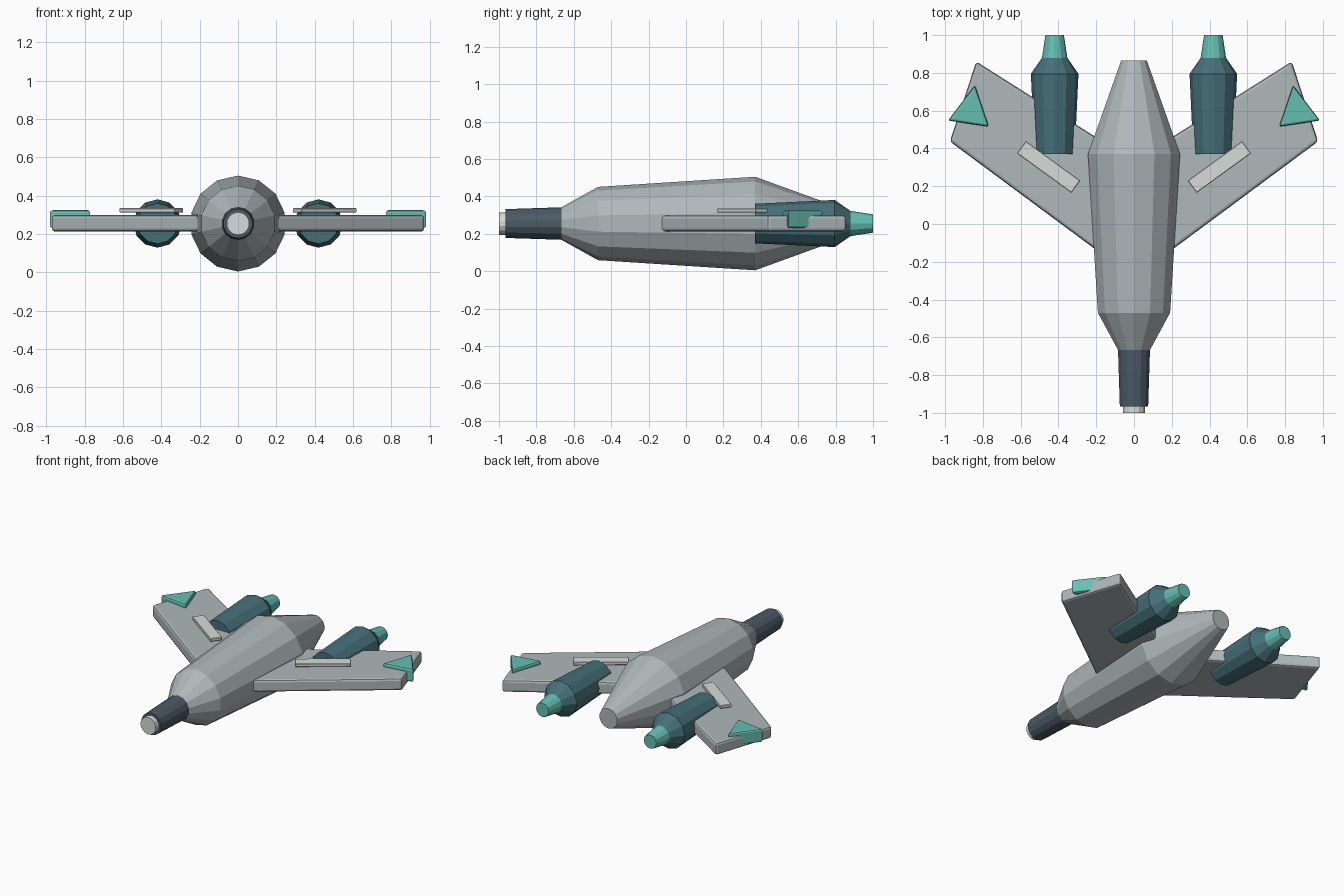
import bpy, bmesh
from math import sin, cos, pi, radians
from mathutils import Vector, Matrix

if "Cube" in bpy.data.objects:
    bpy.data.objects.remove(bpy.data.objects["Cube"])

AXIS_Z = 0.255


def mat(name, rgb):
    m = bpy.data.materials.new(name)
    m.diffuse_color = (*rgb, 1)
    m.use_nodes = True
    m.node_tree.nodes["Principled BSDF"].inputs["Base Color"].default_value = m.diffuse_color
    return m


GREY = mat("hull_grey", (0.43, 0.48, 0.49))
DARK = mat("dark_slate", (0.07, 0.10, 0.13))
PETROL = mat("petrol", (0.06, 0.16, 0.19))
TEAL = mat("teal", (0.13, 0.52, 0.45))
PALE = mat("pale", (0.68, 0.72, 0.68))


def finish(name, bm, material, bevel=0, segments=2):
    bmesh.ops.recalc_face_normals(bm, faces=bm.faces)
    me = bpy.data.meshes.new(name)
    bm.to_mesh(me)
    bm.free()
    ob = bpy.data.objects.new(name, me)
    bpy.context.collection.objects.link(ob)
    me.materials.append(material)
    if bevel:
        mod = ob.modifiers.new("bevel", 'BEVEL')
        mod.width, mod.segments = bevel, segments
    return ob


def lathe(name, profile, material, sides, x=0):
    """Closed body of rings (y, radius) around a y-parallel axis."""
    bm = bmesh.new()
    rings = [[bm.verts.new((x + r * cos(pi / 2 + 2 * pi * i / sides), y,
                            AXIS_Z + r * sin(pi / 2 + 2 * pi * i / sides)))
              for i in range(sides)] for y, r in profile]
    for a, b in zip(rings, rings[1:]):
        for i in range(sides):
            j = (i + 1) % sides
            bm.faces.new((a[i], a[j], b[j], b[i]))
    bm.faces.new(rings[0])
    bm.faces.new(rings[-1])
    return finish(name, bm, material)


def plate(name, outline, z0, z1, side, material, bevel, segments=2):
    """Flat outline extruded in z, mirrored by side."""
    bm = bmesh.new()
    f = bm.faces.new([bm.verts.new((side * x, y, z0)) for x, y in outline])
    top = bmesh.ops.extrude_face_region(bm, geom=[f])["geom"]
    for v in top:
        if isinstance(v, bmesh.types.BMVert):
            v.co.z = z1
    return finish(name, bm, material, bevel, segments)


# Fuselage and nose
lathe("fuselage", [(-0.67, 0.085), (-0.47, 0.196), (0.37, 0.25), (0.865, 0.07)], GREY, 14)
lathe("nose_barrel", [(-0.965, 0.077), (-0.66, 0.087)], DARK, 14)
lathe("nose_tip", [(-1.0, 0.06), (-0.95, 0.06)], PALE, 14)

# Pale strip outline: rotated rectangle
turn = Matrix.Rotation(radians(36), 2)
strip = [Vector((0.452, 0.302)) + turn @ Vector(p)
         for p in ((-0.178, -0.04), (0.178, -0.04), (0.178, 0.04), (-0.178, 0.04))]

for label, s in (("left", -1), ("right", 1)):
    # Swept wing
    plate(label + "_wing", [(0.17, -0.16), (0.975, 0.437), (0.835, 0.86), (0.17, 0.44)],
          0.213, 0.299, s, GREY, 0.016)
    # Engine and exhaust
    lathe(label + "_engine", [(0.37, 0.106), (0.795, 0.126), (0.88, 0.067)], PETROL, 12, s * 0.42)
    lathe(label + "_exhaust", [(0.875, 0.068), (1.0, 0.049)], TEAL, 12, s * 0.42)
    # Wing strip and wingtip marker
    plate(label + "_wing_strip", strip, 0.313, 0.335, s, PALE, 0.003, 1)
    plate(label + "_tip_marker", [(0.842, 0.735), (0.985, 0.548), (0.768, 0.515)],
          0.23, 0.325, s, TEAL, 0.012)
